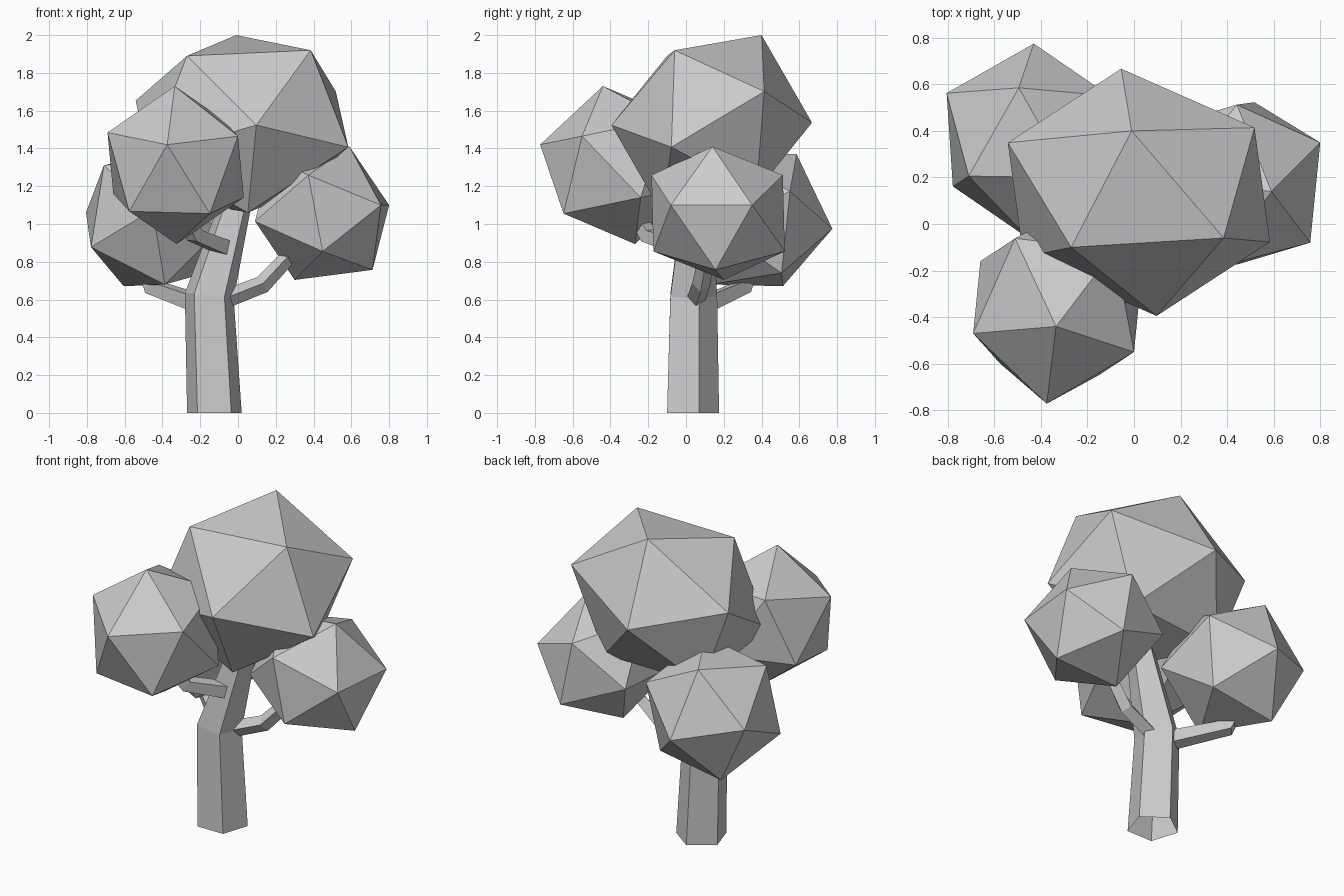
import bpy, bmesh, math
from mathutils import Vector, Matrix

if "Cube" in bpy.data.objects:
    bpy.data.objects.remove(bpy.data.objects["Cube"])


def finish(name, bm):
    bmesh.ops.recalc_face_normals(bm, faces=bm.faces)
    me = bpy.data.meshes.new(name)
    bm.to_mesh(me)
    bm.free()
    ob = bpy.data.objects.new(name, me)
    bpy.context.collection.objects.link(ob)
    return ob


def leaf_clump(name, center, a, b, c):
    """Tilted, slightly squashed icosahedron: one of its faces is placed on
    the corners a, b, c, which fixes all the others."""
    bm = bmesh.new()
    bmesh.ops.create_icosphere(bm, subdivisions=1, radius=1)
    bm.faces.ensure_lookup_table()
    cen = Vector(center)
    src = Matrix([v.co for v in bm.faces[0].verts]).transposed()
    dst = Matrix([Vector(p) - cen for p in (a, b, c)]).transposed()
    m = dst @ src.inverted()
    for v in bm.verts:
        v.co = m @ v.co + cen
    return finish(name, bm)


def limb(name, path, radii, sides, flat_base=False, cap=True):
    """Tapered faceted tube swept along a bent path."""
    pts = [Vector(p) for p in path]
    bm = bmesh.new()
    rings = []
    for i, (p, r) in enumerate(zip(pts, radii)):
        d = Vector((0, 0, 0))
        if i > 0:
            d += (p - pts[i - 1]).normalized()
        if i < len(pts) - 1:
            d += (pts[i + 1] - p).normalized()
        if flat_base and i == 0:
            d = Vector((0, 0, 1))
        q = Vector((0, 0, 1)).rotation_difference(d)
        ring = []
        for k in range(sides):
            t = math.pi / 2 + 2 * math.pi * k / sides
            ring.append(bm.verts.new(p + q @ Vector((r * math.cos(t), r * math.sin(t), 0))))
        rings.append(ring)
    for lo, hi in zip(rings, rings[1:]):
        for k in range(sides):
            n = (k + 1) % sides
            bm.faces.new((lo[k], lo[n], hi[n], hi[k]))
    if cap:
        bm.faces.new(rings[-1])
    return finish(name, bm)


# Trunk: five sided, bends to the right half way up, open at the base
limb("trunk", [(-0.125, 0.023, 0), (-0.152, 0.028, 0.62), (-0.02, 0.05, 1.08), (0.02, 0.06, 1.25)],
     [0.152, 0.137, 0.09, 0.075], 5, flat_base=True)

# Branches carrying the side clumps
limb("right_branch", [(-0.1, 0.05, 0.59), (0.13, 0.08, 0.68), (0.27, 0.11, 0.83), (0.33, 0.13, 0.92)],
     [0.05, 0.048, 0.042, 0.04], 4)
limb("left_branch", [(-0.18, 0.09, 0.57), (-0.45, 0.30, 0.665), (-0.50, 0.35, 0.82)],
     [0.06, 0.052, 0.045], 4)
limb("front_branch", [(-0.06, 0.0, 0.87), (-0.23, -0.20, 0.94), (-0.29, -0.28, 1.08)],
     [0.055, 0.05, 0.045], 4)

# Foliage
leaf_clump("crown_foliage", (0.021, 0.136, 1.53),
           (-0.01, 0.40, 2.0), (-0.27, -0.10, 1.89), (0.385, -0.06, 1.92))
leaf_clump("front_foliage", (-0.33, -0.355, 1.312),
           (-0.335, -0.44, 1.73), (-0.375, -0.772, 1.42), (0.0, -0.55, 1.465))
leaf_clump("right_foliage", (0.445, 0.17, 1.057),
           (0.59, 0.14, 1.41), (0.757, -0.08, 1.10), (0.80, 0.35, 1.10))
leaf_clump("left_foliage", (-0.441, 0.356, 1.025),
           (-0.495, 0.585, 1.37), (-0.805, 0.562, 1.06), (-0.71, 0.206, 1.31))
